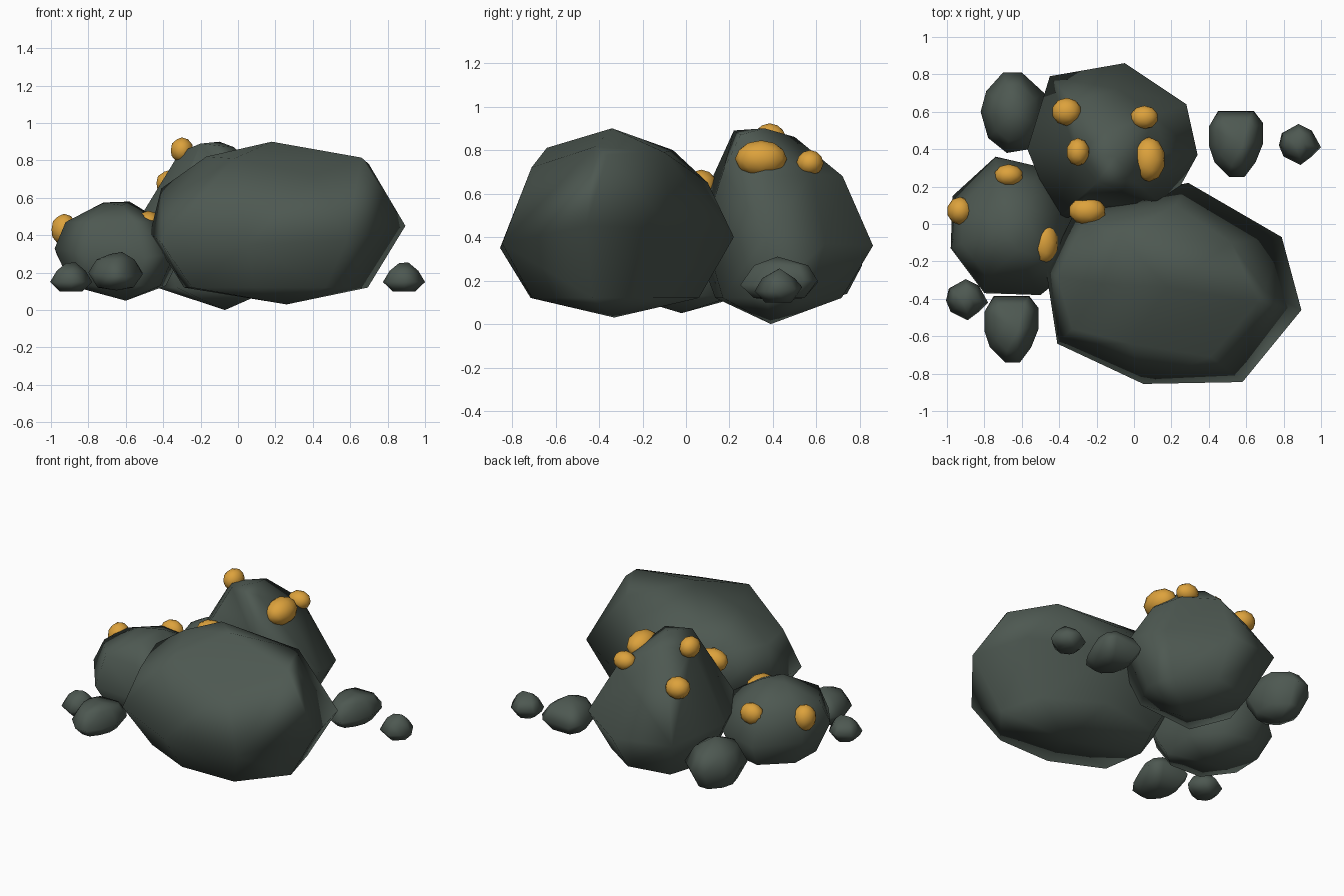
import bpy, bmesh
from mathutils import Vector


def material(name, rgb):
    m = bpy.data.materials.new(name)
    m.diffuse_color = (*rgb, 1)
    return m


STONE = material("dark_green_grey_stone", (0.075, 0.098, 0.083))
GOLD = material("gold_ore", (0.72, 0.36, 0.045))


def finish(bm, name, mat):
    me = bpy.data.meshes.new(name)
    bm.to_mesh(me)
    bm.free()
    for p in me.polygons:
        p.use_smooth = True
    me.materials.append(mat)
    ob = bpy.data.objects.new(name, me)
    bpy.context.collection.objects.link(ob)
    return ob


def rock(name, outline, levels, tips, shift=(0, 0, 0)):
    """Faceted rock: widest outline, scaled copies at other heights, tip points, wrapped in a hull.
    levels are (z, scale, dx, dy)."""
    bm = bmesh.new()
    cx = (min(p[0] for p in outline) + max(p[0] for p in outline)) / 2
    cy = (min(p[1] for p in outline) + max(p[1] for p in outline)) / 2
    pts = list(outline) + list(tips)
    for z, s, dx, dy in levels:
        pts += [(cx + (p[0] - cx) * s + dx, cy + (p[1] - cy) * s + dy, z) for p in outline]
    for p in pts:
        bm.verts.new(Vector(p) + Vector(shift))
    res = bmesh.ops.convex_hull(bm, input=bm.verts[:])
    inner = [v for v in res["geom_interior"] if isinstance(v, bmesh.types.BMVert)]
    bmesh.ops.delete(bm, geom=inner, context='VERTS')
    bmesh.ops.dissolve_limit(bm, angle_limit=0.07, verts=bm.verts[:], edges=bm.edges[:])
    bmesh.ops.recalc_face_normals(bm, faces=bm.faces[:])
    ob = finish(bm, name, STONE)
    # broad facets stay flat, edges stay soft
    ob.modifiers.new("facets", 'WEIGHTED_NORMAL').weight = 60
    return ob


# Large front boulder
rock("front_boulder",
     [(-.47, -.25, .41), (-.41, -.64, .36), (.05, -.855, .35), (.58, -.845, .37),
      (.895, -.46, .45), (.79, -.07, .44), (.29, .22, .40), (-.30, .10, .42)],
     [(.12, .72, -.01, -.01)],
     [(.18, -.34, .90), (.66, -.42, .815), (.70, -.36, .78), (.52, -.10, .79), (.41, -.71, .72),
      (-.02, -.64, .81), (-.17, -.32, .82), (-.08, -.06, .80), (.22, .10, .65),
      (-.41, -.28, .65), (-.26, .02, .66), (-.33, -.56, .62), (.26, -.33, .03)])

# Tall back boulder
rock("back_boulder",
     [(-.57, .40, .42), (-.45, .79, .38), (-.05, .86, .36), (.28, .64, .37),
      (.34, .37, .41), (.18, .08, .42), (-.08, .05, .40), (-.42, .03, .40)],
     [(.12, .70, .0, -.02)],
     [(-.31, .38, .845), (-.20, .22, .89), (-.10, .36, .90), (-.02, .25, .87),
      (-.14, .50, .86), (-.08, .72, .68), (.11, .58, .69), (.17, .38, .68),
      (.07, .17, .70), (-.28, .12, .67), (-.41, .42, .66), (-.33, .65, .64),
      (-.07, .39, .0)])

# Left boulder
rock("left_boulder",
     [(-.97, .15, .30), (-.74, .36, .29), (-.48, .30, .31), (-.30, .08, .30),
      (-.34, -.25, .30), (-.50, -.38, .28), (-.80, -.37, .29), (-.98, -.13, .33)],
     [(.47, .77, -.02, .0), (.13, .75, .0, .0)],
     [(-.72, -.02, .575), (-.58, .03, .58), (-.62, -.14, .56), (-.60, -.02, .05)])

# Scattered pebbles
rock("back_left_pebble",
     [(-.82, .60, .26), (-.79, .71, .26), (-.70, .81, .27), (-.60, .81, .27),
      (-.48, .70, .26), (-.47, .50, .25), (-.56, .40, .25), (-.68, .38, .25), (-.78, .46, .25)],
     [(.36, .70, .0, .0), (.14, .68, .0, .0)],
     [(-.64, .60, .43), (-.65, .60, .09)])

for name, sh in (("right_pebble", (0, 0, 0)), ("front_left_pebble", (-1.20, -.99, 0))):
    rock(name,
         [(.40, .52, .20), (.45, .605, .19), (.64, .605, .20), (.69, .54, .20),
          (.69, .43, .19), (.65, .33, .18), (.59, .25, .18), (.51, .25, .18),
          (.43, .33, .19), (.40, .42, .20)],
         [(.27, .70, .0, .01), (.12, .66, .0, .0)],
         [(.52, .45, .30), (.58, .42, .31), (.55, .43, .105)], sh)

for name, sh in (("far_right_pebble", (0, 0, 0)), ("far_left_pebble", (-1.78, -.83, 0))):
    rock(name,
         [(.88, .535, .17), (.95, .50, .16), (1.0, .41, .15), (.95, .36, .15), (.89, .315, .15),
          (.80, .36, .15), (.775, .42, .15), (.79, .485, .16)],
         [(.21, .68, .0, .0), (.10, .55, .0, .0)],
         [(.86, .42, .25), (.91, .43, .255)], sh)

# Gold nuggets: centre, then half sizes
nuggets = [
    (-.36, .60, .68, .08, .075, .07), (-.30, .385, .855, .062, .075, .068),
    (.08, .345, .76, .088, .12, .085), (.055, .57, .74, .075, .063, .06),
    (-.25, .07, .635, .10, .075, .075), (-.67, .26, .46, .078, .06, .07),
    (-.93, .07, .43, .07, .075, .085), (-.48, -.10, .46, .075, .115, .07)]
for i, (x, y, z, a, b, c) in enumerate(nuggets):
    bm = bmesh.new()
    bmesh.ops.create_icosphere(bm, subdivisions=2, radius=1)
    for v in bm.verts:
        v.co = (x + v.co.x * a, y + v.co.y * b, z + v.co.z * c)
    finish(bm, f"gold_nugget_{i + 1}", GOLD)
